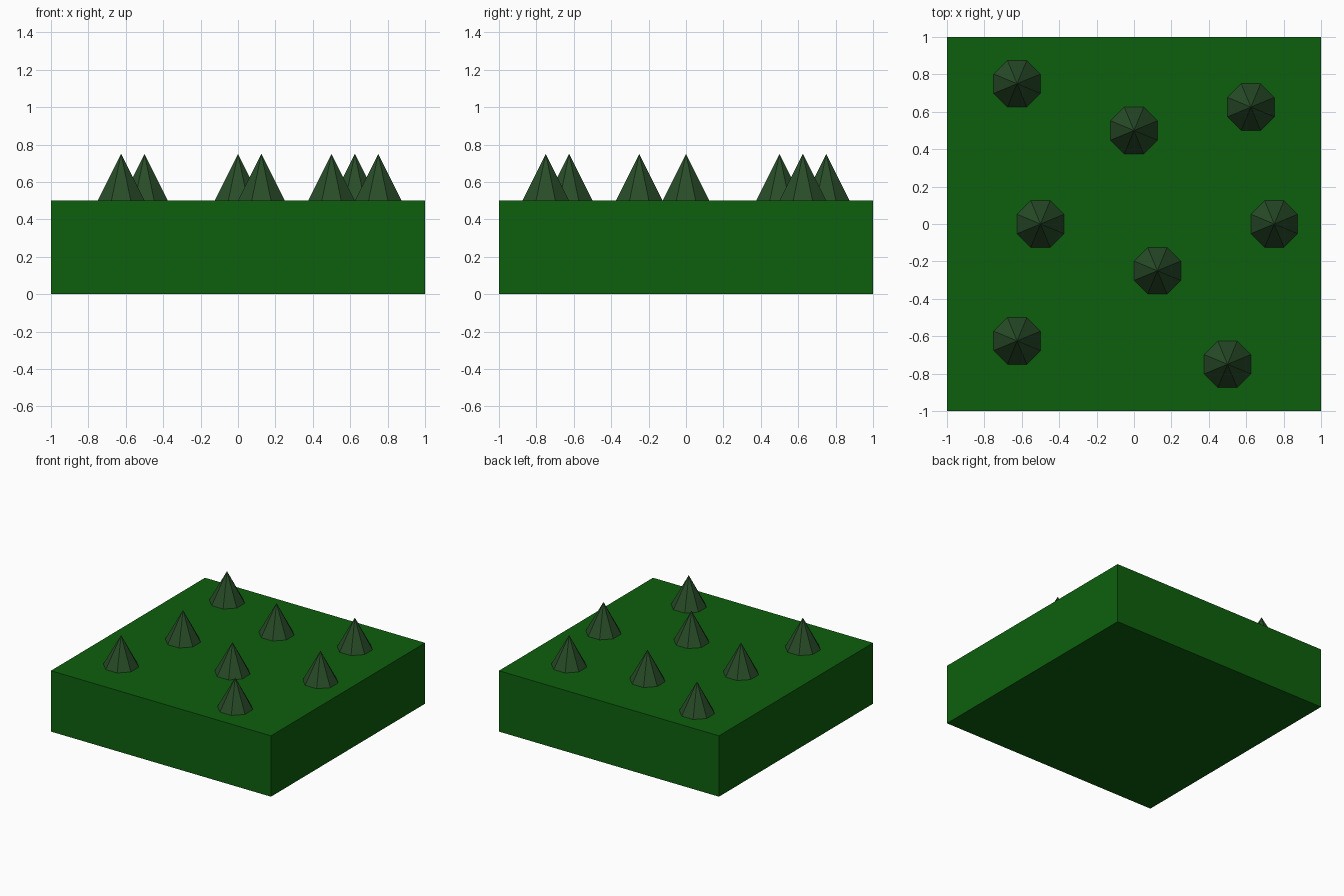
import bpy, math

if "Cube" in bpy.data.objects:
    bpy.data.objects.remove(bpy.data.objects["Cube"])


def material(name, rgb):
    m = bpy.data.materials.new(name)
    m.diffuse_color = (*rgb, 1)
    m.use_nodes = True
    m.node_tree.nodes["Principled BSDF"].inputs["Base Color"].default_value = m.diffuse_color
    return m


grass = material("grass green", (0.0043, 0.115, 0.0043))
pine = material("dark pine green", (0.021, 0.072, 0.021))

# Ground block
bpy.ops.mesh.primitive_cube_add(size=1, location=(0, 0, 0.25))
ground = bpy.context.object
ground.name = "ground_block"
ground.scale = (2, 2, 0.5)
bpy.ops.object.transform_apply(location=False, rotation=False, scale=True)
ground.data.materials.append(grass)

# Eight-sided cone trees, flat sides facing the axes
TREES = [(-0.625, 0.75), (0.625, 0.625), (0, 0.5), (-0.5, 0),
         (0.75, 0), (0.125, -0.25), (-0.625, -0.625), (0.5, -0.75)]
half_width, height = 0.125, 0.25
for i, (x, y) in enumerate(TREES, 1):
    bpy.ops.mesh.primitive_cone_add(
        vertices=8, radius1=half_width / math.cos(math.pi / 8), radius2=0,
        depth=height, location=(x, y, 0.5 + height / 2),
        rotation=(0, 0, math.pi / 8))
    tree = bpy.context.object
    tree.name = f"tree_{i}"
    tree.data.materials.append(pine)
